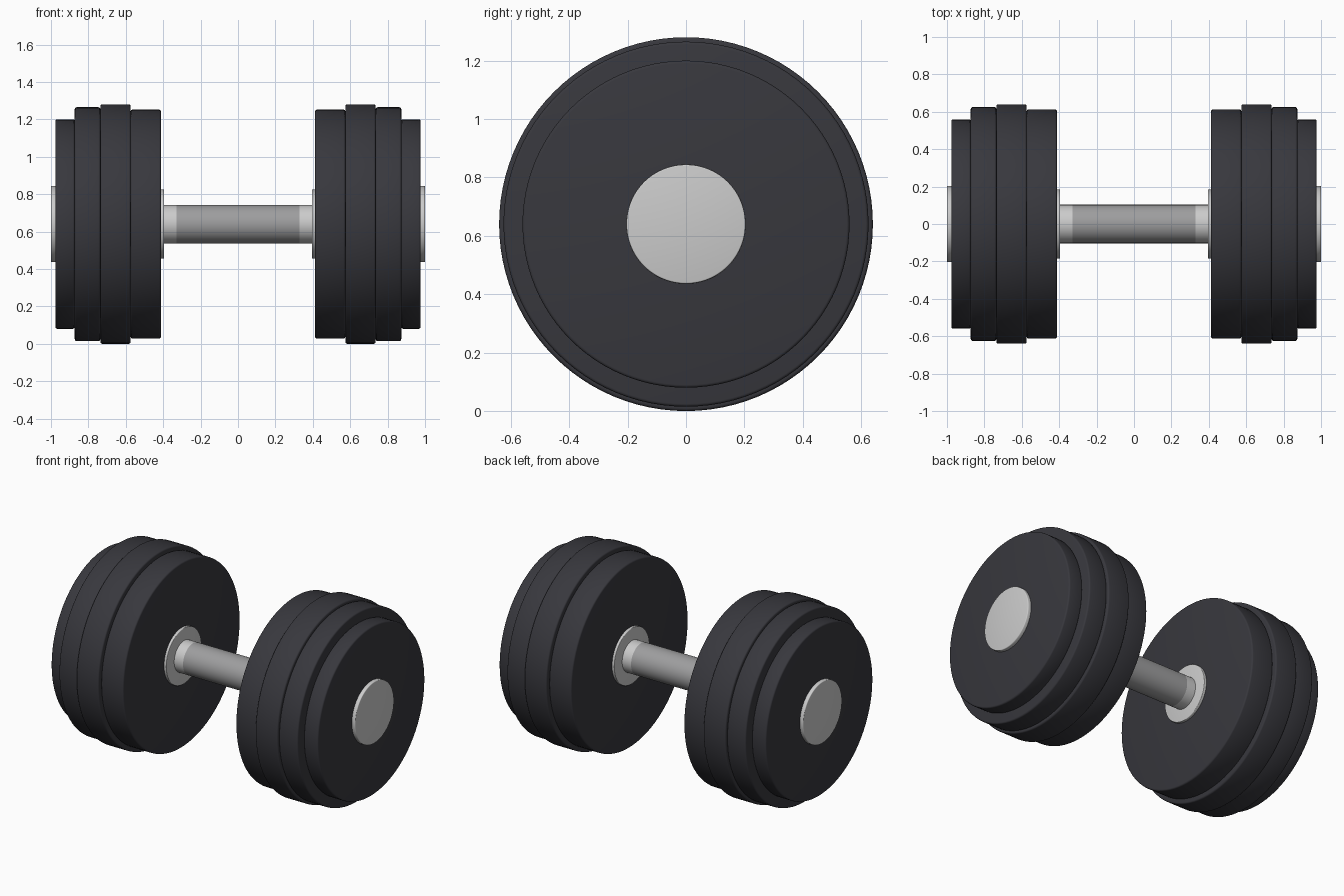
import bpy, bmesh, math

if "Cube" in bpy.data.objects:
    bpy.data.objects.remove(bpy.data.objects["Cube"])

CENTRE_Z = 0.64
SEGMENTS = 96


def material(name, rgb):
    m = bpy.data.materials.new(name)
    m.diffuse_color = (*rgb, 1)
    m.use_nodes = True
    m.node_tree.nodes["Principled BSDF"].inputs["Base Color"].default_value = m.diffuse_color
    return m


RUBBER = material("dark_rubber", (0.039, 0.039, 0.047))
STEEL = material("bright_steel", (0.60, 0.60, 0.60))
GRIP = material("grey_grip", (0.34, 0.34, 0.345))


def disc(name, x0, x1, radius, bevel, mat):
    """Lathe a solid round part about the x axis, with rounded rims."""
    profile = [(x0, 0)]
    if bevel:
        for cx, start in ((x0 + bevel, 180), (x1 - bevel, 90)):
            for i in range(4):
                a = math.radians(start - 30 * i)
                profile.append((cx + bevel * math.cos(a),
                                radius - bevel + bevel * math.sin(a)))
    else:
        profile += [(x0, radius), (x1, radius)]
    profile.append((x1, 0))

    bm = bmesh.new()
    verts = [bm.verts.new((x, 0, r)) for x, r in profile]
    edges = [bm.edges.new(pair) for pair in zip(verts, verts[1:])]
    bmesh.ops.spin(bm, geom=verts + edges, axis=(1, 0, 0), cent=(0, 0, 0),
                   angle=math.tau, steps=SEGMENTS)
    bmesh.ops.remove_doubles(bm, verts=bm.verts, dist=0.00005)
    bmesh.ops.recalc_face_normals(bm, faces=bm.faces)
    mesh = bpy.data.meshes.new(name)
    bm.to_mesh(mesh)
    bm.free()
    mesh.materials.append(mat)
    obj = bpy.data.objects.new(name, mesh)
    obj.location.z = CENTRE_Z
    bpy.context.collection.objects.link(obj)
    bpy.ops.object.select_all(action='DESELECT')
    bpy.context.view_layer.objects.active = obj
    obj.select_set(True)
    bpy.ops.object.shade_smooth_by_angle(angle=math.radians(35))
    return obj


# Central grip
disc("handle_grip", -0.33, 0.33, 0.103, 0, GRIP)

# Parts of one weight stack: name, inner x, outer x, radius, bevel, material
PARTS = [
    ("handle_end", 0.33, 0.42, 0.103, 0, STEEL),
    ("inner_collar", 0.395, 0.415, 0.185, 0.004, STEEL),
    ("inner_plate", 0.412, 0.574, 0.612, 0.010, RUBBER),
    ("largest_plate", 0.574, 0.736, 0.640, 0.010, RUBBER),
    ("third_plate", 0.736, 0.873, 0.625, 0.010, RUBBER),
    ("outer_plate", 0.873, 0.976, 0.560, 0.010, RUBBER),
    ("end_cap", 0.970, 1.0, 0.204, 0.005, STEEL),
]

# Matching stacks on both ends
for side, sign in (("right", 1), ("left", -1)):
    for name, a, b, radius, bevel, mat in PARTS:
        x0, x1 = sorted((sign * a, sign * b))
        disc(f"{side}_{name}", x0, x1, radius, bevel, mat)
